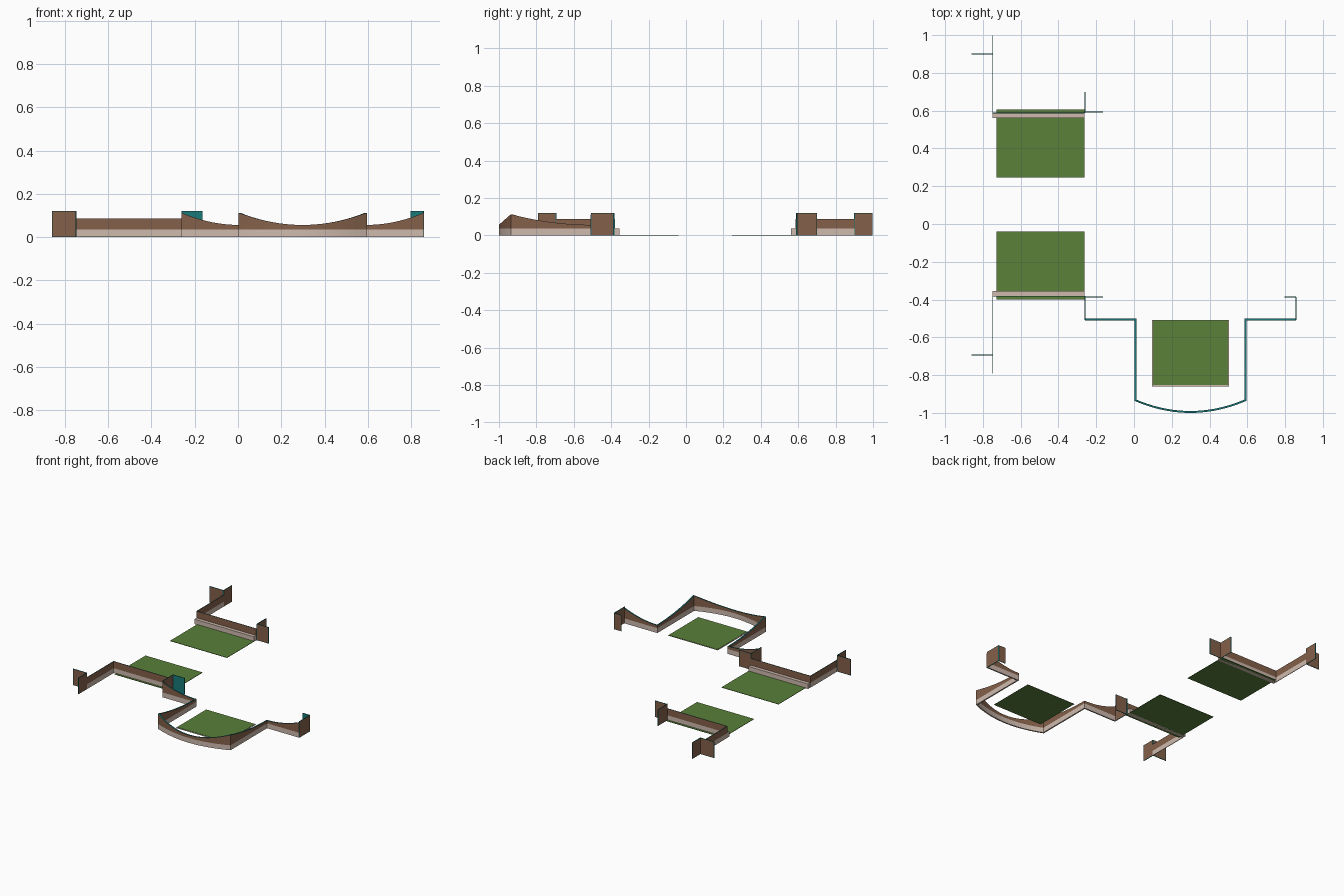
import bpy, bmesh, math
from mathutils import Vector

if "Cube" in bpy.data.objects:
    bpy.data.objects.remove(bpy.data.objects["Cube"])


def mat(name, c):
    m = bpy.data.materials.new(name)
    m.diffuse_color = (*c, 1)
    m.use_nodes = True
    m.node_tree.nodes["Principled BSDF"].inputs["Base Color"].default_value = m.diffuse_color
    return m


BROWN = mat("brown wall", (0.23, 0.118, 0.068))
BEIGE = mat("beige base", (0.62, 0.49, 0.42))
TEAL = mat("teal edge", (0.01, 0.19, 0.19))
GREEN = mat("grass green", (0.10, 0.22, 0.042))


def finish(name, bm, mats):
    bmesh.ops.recalc_face_normals(bm, faces=bm.faces[:])
    me = bpy.data.meshes.new(name)
    bm.to_mesh(me)
    bm.free()
    for m in mats:
        me.materials.append(m)
    ob = bpy.data.objects.new(name, me)
    bpy.context.collection.objects.link(ob)
    return ob


def box(name, x0, x1, y0, y1, z0, z1, mats, rule=None, rim=None):
    """Box; rule(normal) picks the slot, rim=(axis, width) adds a border in slot 1."""
    bm = bmesh.new()
    bmesh.ops.create_cube(bm, size=1)
    for v in bm.verts:
        v.co = ((x0 + x1) / 2 + v.co.x * (x1 - x0),
                (y0 + y1) / 2 + v.co.y * (y1 - y0),
                (z0 + z1) / 2 + v.co.z * (z1 - z0))
    bm.normal_update()
    if rule:
        for f in bm.faces:
            f.material_index = rule(f.normal)
    if rim:
        axis, width = rim
        big = [f for f in bm.faces if abs(f.normal[axis]) > 0.9]
        res = bmesh.ops.inset_individual(bm, faces=big, thickness=width)
        for f in res["faces"]:
            f.material_index = 1
    return finish(name, bm, mats)


def strip(name, pts, bottom, top, t, mats):
    """Mitred upright ribbon along pts; the top faces take slot 1 if present."""
    bm = bmesh.new()
    rings = []
    for i, p in enumerate(pts):
        p2 = Vector(p[:2])
        a = (p2 - Vector(pts[i - 1][:2])).normalized() if i else None
        b = (Vector(pts[i + 1][:2]) - p2).normalized() if i < len(pts) - 1 else None
        a, b = a or b, b or a
        d = (a + b).normalized()
        n = Vector((-d.y, d.x)) * (t / 2 / max(d.dot(a), 0.3))
        z = p[2] if top is None else top
        rings.append([bm.verts.new((*(p2 + n * s), h))
                      for s, h in ((-1, bottom), (1, bottom), (1, z), (-1, z))])
    for r, q in zip(rings, rings[1:]):
        for k in range(4):
            f = bm.faces.new((r[k], r[(k + 1) % 4], q[(k + 1) % 4], q[k]))
            if k == 2 and len(mats) > 1:
                f.material_index = 1
    for r in (rings[0], rings[-1]):
        bm.faces.new(r)
    return finish(name, bm, mats)


T = 0.004          # thickness of panels
BASE = 0.036       # height of beige base


def panel(name, x0, x1, y0, y1, teal_front=False):
    """Tall thin corner panel with teal edges."""
    axis = 0 if x0 == x1 else 1
    h = T / 2
    if axis == 0:
        x0, x1 = x0 - h, x1 + h
    else:
        y0, y1 = y0 - h, y1 + h

    def rule(n):
        if teal_front and n.y < -0.9:
            return 1
        return 0 if abs(n[axis]) > 0.9 else 1
    box(name, x0, x1, y0, y1, 0, 0.12, [BROWN, TEAL], rule, (axis, 0.004))


# Back plot and its mirrored front plot
for side, label in ((1, "back"), (-1, "front")):
    def Y(d):
        return 0.103 + side * d

    def span(a, b):
        return sorted((Y(a), Y(b)))

    # grass patch
    box(label + "_grass", -0.727, -0.262, *span(0.143, 0.503), 0, 0.003, [GREEN])
    # L-shaped low wall
    path = [(-0.262, Y(0.485)), (-0.748, Y(0.485)), (-0.748, Y(0.797))]
    strip(label + "_wall_base", path, 0, BASE, T, [BEIGE])
    strip(label + "_wall", path, BASE, 0.086, T, [BROWN, TEAL])
    # ledge at the foot of the wall
    box(label + "_wall_ledge", -0.748, -0.262, *span(0.458, 0.484), 0, BASE, [BEIGE])
    # outer corner panels
    panel(label + "_outer_panel_x", -0.86, -0.748, Y(0.797), Y(0.797))
    panel(label + "_outer_panel_y", -0.748, -0.748, *span(0.797, 0.895))
    # inner corner panels
    panel(label + "_inner_panel_x", -0.26, -0.165, Y(0.49), Y(0.49), side < 0)
    far = 0.597 if side > 0 else 0.61
    panel(label + "_inner_panel_y", -0.26, -0.26, *span(0.485, far))

# Right end corner panels of the curved fence
panel("right_panel_y", 0.857, 0.857, -0.508, -0.387)
panel("right_panel_x", 0.798, 0.857, -0.387, -0.387, True)

# Swooping fence: left half path, then mirrored about x = CX
CX, LOW, HIGH, N = 0.2985, 0.056, 0.112, 10
half = []
for i in range(N):                       # rear run
    t = i / N
    half.append((-0.26 + 0.267 * t, -0.506, LOW + (HIGH - LOW) * (1 - t) ** 2))
for i in range(N):                       # side run
    t = i / N
    half.append((0.007, -0.506 - 0.427 * t, LOW + (HIGH - LOW) * t ** 2))
for i in range(N + 1):                   # bowed front run
    t = i / N
    half.append((0.007 + (CX - 0.007) * t, -0.995 + 0.062 * (1 - t) ** 2,
                 LOW + (HIGH - LOW) * (1 - t) ** 2))
fence = half + [(2 * CX - x, y, z) for x, y, z in reversed(half[:-1])]
strip("fence_base", fence, 0, BASE, 0.010, [BEIGE])
strip("fence", fence, BASE, None, 0.010, [BROWN, TEAL])

# Front terrace lawn with a narrow border
box("terrace_border", 0.095, 0.502, -0.86, -0.507, 0.001, 0.003, [BEIGE, GREEN],
    lambda n: 1 if n.z < -0.9 else 0)
box("terrace_lawn", 0.101, 0.497, -0.852, -0.511, 0.001, 0.005, [GREEN])
